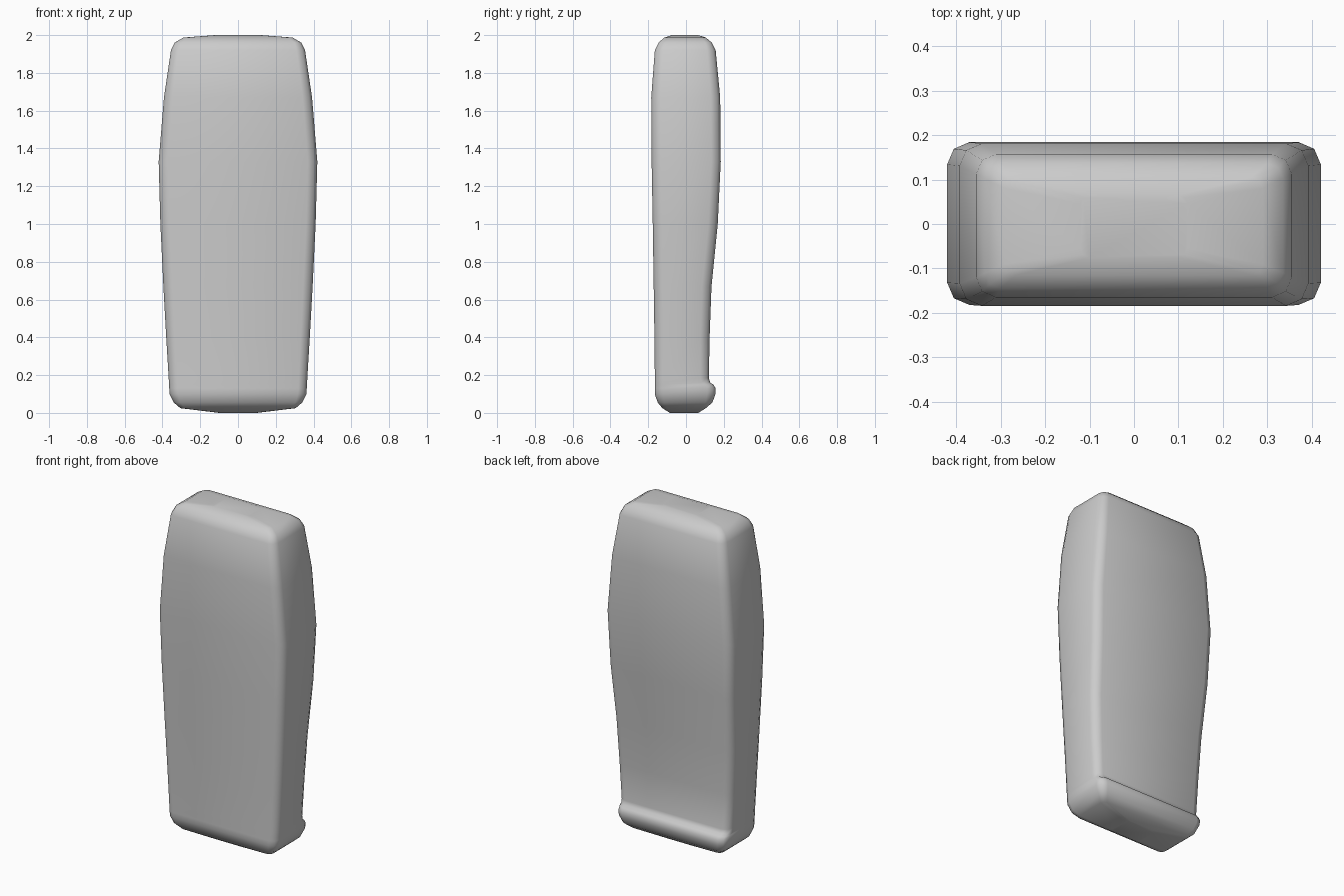
import bpy, bmesh

# Side profile stations: z, half width, front y, back y, corner cut
STATIONS = [
    (0.000, 0.10, -0.085, 0.065, 0.020),
    (0.025, 0.305, -0.125, 0.105, 0.025),
    (0.055, 0.340, -0.150, 0.140, 0.035),
    (0.100, 0.362, -0.165, 0.156, 0.045),
    # lip along the back of the foot
    (0.130, 0.364, -0.165, 0.157, 0.045),
    (0.150, 0.365, -0.165, 0.145, 0.045),
    (0.160, 0.366, -0.165, 0.128, 0.045),
    (0.185, 0.367, -0.165, 0.121, 0.045),
    # swelling body
    (0.400, 0.380, -0.167, 0.125, 0.048),
    (0.670, 0.395, -0.171, 0.135, 0.050),
    (1.000, 0.411, -0.176, 0.168, 0.050),
    (1.330, 0.420, -0.182, 0.184, 0.050),
    (1.670, 0.392, -0.184, 0.181, 0.050),
    # rounded top
    (1.920, 0.355, -0.165, 0.157, 0.045),
    (1.960, 0.335, -0.145, 0.137, 0.035),
    (1.987, 0.290, -0.115, 0.105, 0.025),
    (2.000, 0.120, -0.075, 0.065, 0.020),
]


def ring(bm, z, w, f, b, c):
    """Rectangle with softened corners."""
    k = 0.3 * c
    right = [(w - c, f), (w - k, f + k), (w, f + c),
             (w, b - c), (w - k, b - k), (w - c, b)]
    left = [(-x, y) for x, y in reversed(right)]
    return [bm.verts.new((x, y, z)) for x, y in right + left]


bm = bmesh.new()
rings = [ring(bm, *s) for s in STATIONS]
for lo, hi in zip(rings, rings[1:]):
    n = len(lo)
    for i in range(n):
        j = (i + 1) % n
        bm.faces.new((lo[i], lo[j], hi[j], hi[i]))
bm.faces.new(list(reversed(rings[0])))
bm.faces.new(rings[-1])
bmesh.ops.recalc_face_normals(bm, faces=bm.faces)

mesh = bpy.data.meshes.new("slab_body")
bm.to_mesh(mesh)
bm.free()
body = bpy.data.objects.new("slab_body", mesh)
bpy.context.collection.objects.link(body)

# Smooth shading
bpy.context.view_layer.objects.active = body
body.select_set(True)
bpy.ops.object.shade_smooth_by_angle(angle=0.9)
